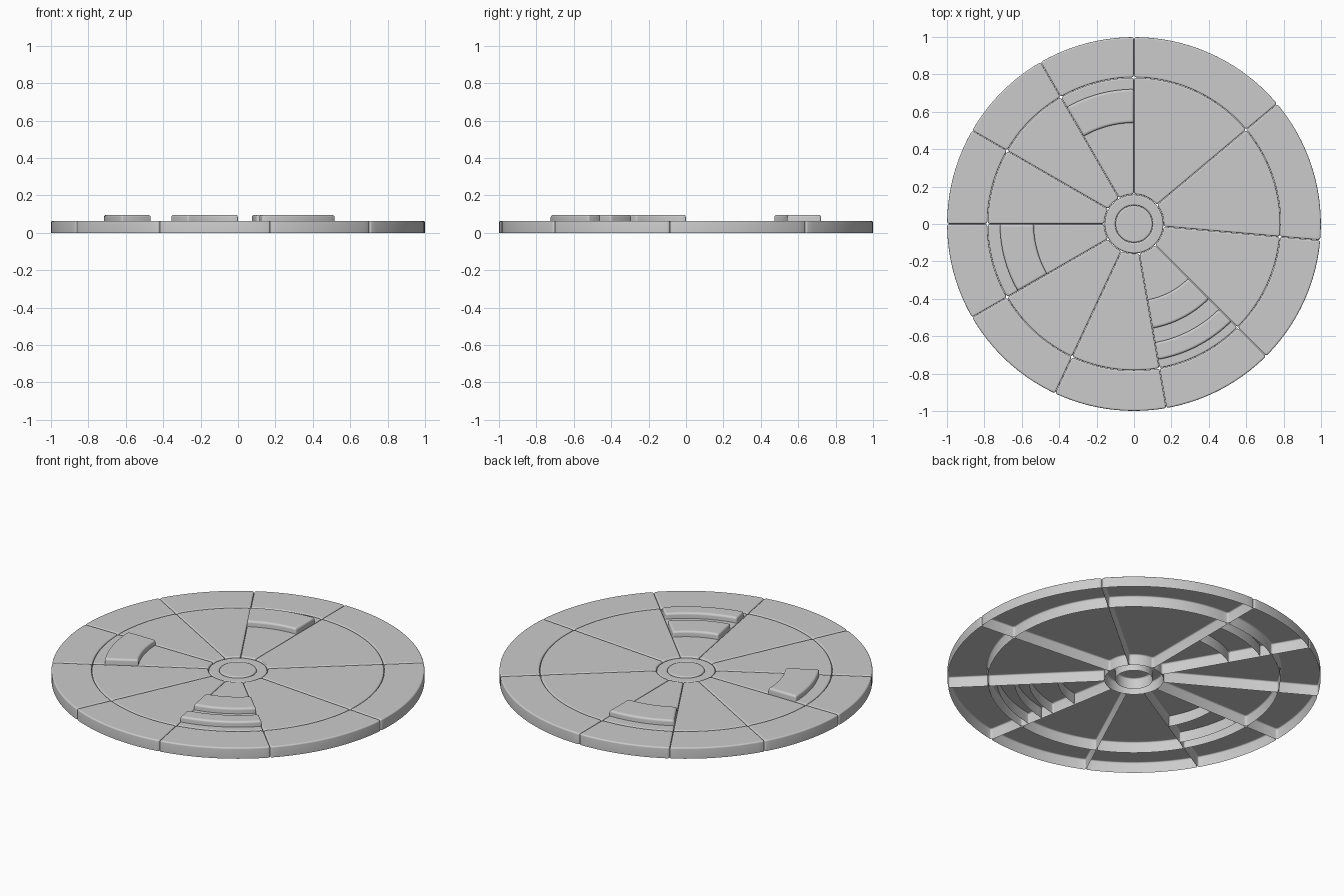
import bpy, bmesh
from math import sin, cos, asin, pi, radians, ceil

if "Cube" in bpy.data.objects:
    bpy.data.objects.remove(bpy.data.objects["Cube"])

TOP, BLOCK_TOP = 0.064, 0.096
R_HUB, R_MID, R_OUT = 0.158, 0.783, 1.0
SPOKES = [-80, -45, -5, 40, 90, 120, 150, 180, 210, 245]


def finish(name, bm):
    bmesh.ops.recalc_face_normals(bm, faces=bm.faces)
    top = max(bm.faces, key=lambda f: f.calc_center_median().z)
    if top.normal.z < 0:
        bmesh.ops.reverse_faces(bm, faces=bm.faces)
    me = bpy.data.meshes.new(name)
    bm.to_mesh(me)
    bm.free()
    ob = bpy.data.objects.new(name, me)
    bpy.context.collection.objects.link(ob)
    bpy.ops.object.select_all(action='DESELECT')
    ob.select_set(True)
    bpy.context.view_layer.objects.active = ob
    bpy.ops.object.shade_smooth_by_angle(angle=radians(35))
    return ob


def outline(r0, r1, a0, a1, d, c):
    """Ring-sector outline, inset by d, with corners rounded by c."""
    a0, a1 = radians(a0), radians(a1)
    r0, r1 = r0 + d, r1 - d
    n = ceil((a1 - a0) / radians(2))
    q = [i * pi / 6 for i in range(4)]
    low = [(r0 + c - c * cos(t), d + c - c * sin(t)) for t in q]
    high = [(r1 - c + c * sin(t), d + c - c * cos(t)) for t in q]
    first = [(r, a0 + asin(s / r)) for r, s in high]
    last = [(r, a1 - asin(s / r)) for r, s in reversed(high)]
    last += [(r, a1 - asin(s / r)) for r, s in low]
    end = [(r, a0 + asin(s / r)) for r, s in reversed(low)]

    def arc(p, e):
        return [(p[0], p[1] + (e[1] - p[1]) * i / n) for i in range(1, n)]

    # the low corner runs from the inner arc round to the side edge
    last[4:] = reversed(last[4:])
    end.reverse()
    pts = first + arc(first[-1], last[0]) + last + arc(last[-1], end[0]) + end
    return [(r * cos(a), r * sin(a)) for r, a in pts]


def rounded(h, b):
    """Inset and height steps for a wall with a rounded top edge."""
    steps = [(0, 0)]
    steps += [(b - b * cos(t), h - b + b * sin(t)) for t in [i * pi / 8 for i in range(5)]]
    return steps + [(b * 1.3, h)]


def cell(name, r0, r1, a0, a1, h, b, c=0.011):
    # open-bottomed shell with rounded top edge
    bm = bmesh.new()
    prev = None
    for d, z in rounded(h, b):
        ring = [bm.verts.new((x, y, z)) for x, y in outline(r0, r1, a0, a1, d + 0.001, c)]
        if prev:
            for i in range(len(ring)):
                j = (i + 1) % len(ring)
                bm.faces.new((prev[i], prev[j], ring[j], ring[i]))
        prev = ring
    bm.faces.new(prev)
    bmesh.ops.triangulate(bm, faces=[f for f in bm.faces if len(f.verts) > 4])
    return finish(name, bm)


def lathe(name, profile, cap=False, n=64):
    bm = bmesh.new()
    prev = None
    for r, z in profile:
        ring = [bm.verts.new((r * cos(2 * pi * i / n), r * sin(2 * pi * i / n), z)) for i in range(n)]
        if prev:
            for i in range(n):
                j = (i + 1) % n
                bm.faces.new((prev[i], prev[j], ring[j], ring[i]))
        prev = ring
    if cap:
        bm.faces.new(prev)
    return finish(name, bm)


# sectors and outer rim segments
for i, a in enumerate(SPOKES):
    e = SPOKES[i + 1] if i < len(SPOKES) - 1 else SPOKES[0] + 360
    cell(f"sector_{i}", R_HUB, R_MID, a, e, TOP, 0.008)
    cell(f"rim_segment_{i}", R_MID, R_OUT, a, e, TOP, 0.008)

# raised blocks
BLOCKS = [(0.54, 0.722, 90, 120), (0.535, 0.718, 180, 210),
          (0.41, 0.567, -80, -45), (0.642, 0.737, -80, -45)]
for i, (r0, r1, a, e) in enumerate(BLOCKS):
    cell(f"raised_block_{i}", r0, r1, a, e, BLOCK_TOP, 0.012, 0.008)

# hub ring and centre button
hub = rounded(TOP - 0.004, 0.008)
lathe("hub_ring", [(R_HUB - 0.001 - d, z) for d, z in hub]
      + [(0.1 + d, z) for d, z in reversed(hub)])
lathe("centre_button", [(0.099 - d, z) for d, z in rounded(TOP, 0.008)], cap=True)
